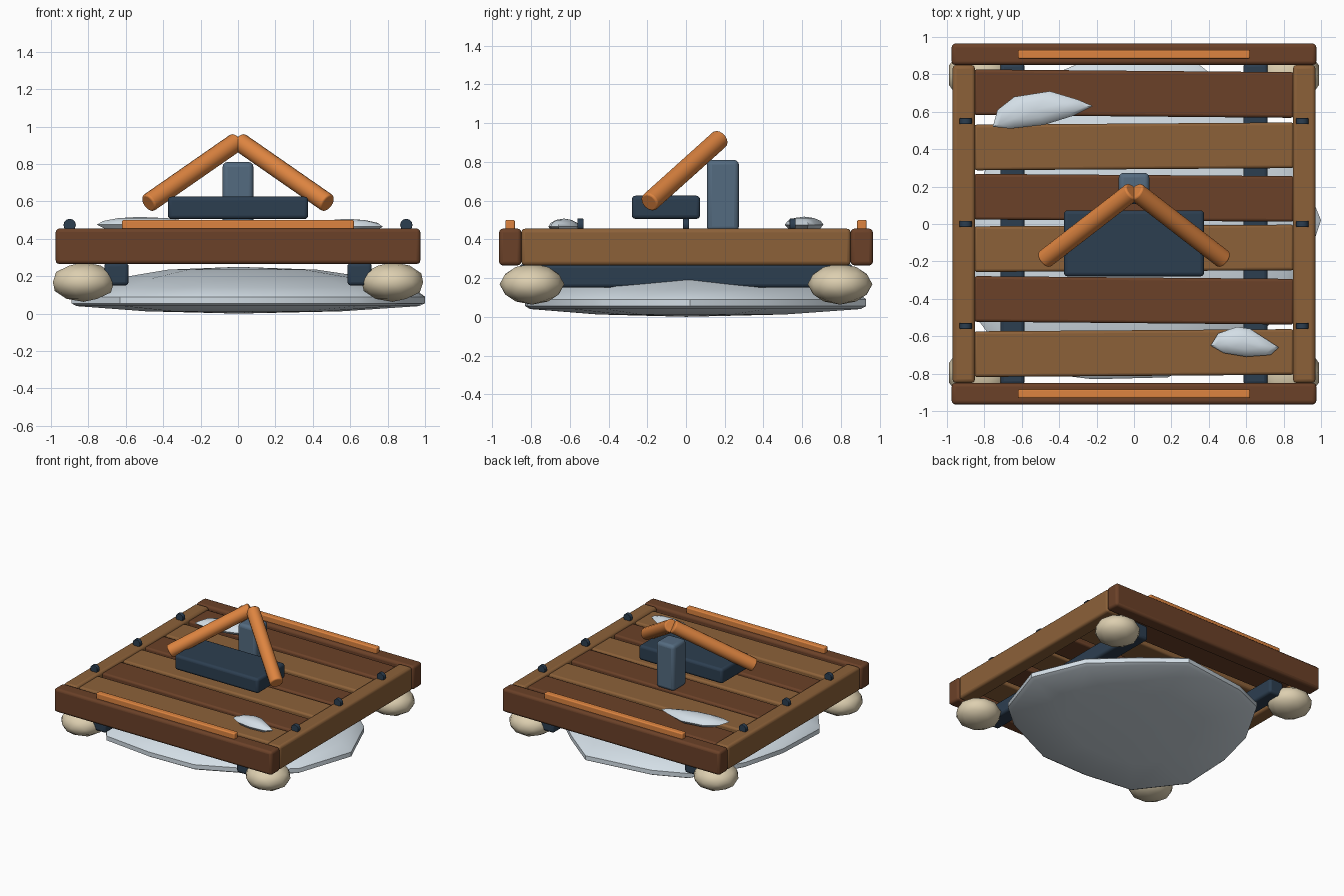
import bpy, bmesh, math
from mathutils import Vector

if "Cube" in bpy.data.objects:
    bpy.data.objects.remove(bpy.data.objects["Cube"])


def mat(name, hexa):
    lin = lambda c: c / 12.92 if c <= 0.04045 else ((c + 0.055) / 1.055) ** 2.4
    m = bpy.data.materials.new(name)
    m.diffuse_color = [lin(int(hexa[i:i + 2], 16) / 255) for i in (0, 2, 4)] + [1]
    m.use_nodes = True
    m.node_tree.nodes["Principled BSDF"].inputs["Base Color"].default_value = m.diffuse_color
    return m


DARK = mat("dark_wood", "6B4128")
LIGHT = mat("light_wood", "8C6139")
ORANGE = mat("orange", "DD8440")
NAVY = mat("navy", "2C3E50")
STEEL = mat("steel_blue", "546B80")
CREAM = mat("cream", "DDCFB0")
SNOW = mat("snow", "D3DEE6")


def finish(bm, name, m, bevel=0, angle=40):
    bmesh.ops.recalc_face_normals(bm, faces=bm.faces)
    me = bpy.data.meshes.new(name)
    bm.to_mesh(me)
    bm.free()
    ob = bpy.data.objects.new(name, me)
    bpy.context.collection.objects.link(ob)
    me.materials.append(m)
    if bevel:
        b = ob.modifiers.new("bevel", 'BEVEL')
        b.width, b.segments = bevel, 3
        b.limit_method = 'ANGLE'
        b.angle_limit = math.radians(50)
    bpy.ops.object.select_all(action='DESELECT')
    ob.select_set(True)
    bpy.context.view_layer.objects.active = ob
    bpy.ops.object.shade_smooth_by_angle(angle=math.radians(angle))
    return ob


def box(name, lo, hi, m, bevel=0.02, turn=0):
    lo, hi = Vector(lo), Vector(hi)
    bm = bmesh.new()
    bmesh.ops.create_cube(bm, size=1)
    bmesh.ops.scale(bm, vec=hi - lo, verts=bm.verts)
    ob = finish(bm, name, m, bevel)
    ob.location = (lo + hi) / 2
    ob.rotation_euler.z = math.radians(turn)
    return ob


def rod(name, a, b, r, m, bevel, sides=16):
    a, b = Vector(a), Vector(b)
    bm = bmesh.new()
    bmesh.ops.create_cone(bm, cap_ends=True, segments=sides, radius1=r, radius2=r, depth=(b - a).length)
    ob = finish(bm, name, m, bevel)
    ob.location = (a + b) / 2
    ob.rotation_euler = (b - a).to_track_quat('Z', 'Y').to_euler()
    return ob


def mound(name, outline, centre, z_low, rings, z_top, m):
    """Outline scaled about a centre into stacked rings, closed at both poles."""
    c = Vector(centre)
    bm = bmesh.new()
    loops = []
    for s, z in rings:
        pts = [c + (Vector(p) - c) * s for p in outline]
        loops.append([bm.verts.new((p.x, p.y, z)) for p in pts])
    n = len(outline)
    low, top = bm.verts.new((c.x, c.y, z_low)), bm.verts.new((c.x, c.y, z_top))
    for i in range(n):
        j = (i + 1) % n
        for p, q in zip(loops, loops[1:]):
            bm.faces.new((p[i], p[j], q[j], q[i]))
        bm.faces.new((low, loops[0][j], loops[0][i]))
        bm.faces.new((top, loops[-1][i], loops[-1][j]))
    return finish(bm, name, m)


# Ice floe under the raft
floe = [(1.0, .02), (.83, .43), (.54, .70), (.25, .93), (-.29, .86), (-.55, .75), (-.78, .35),
        (-.87, 0), (-.89, -.44), (-.63, -.78), (-.22, -.83), (.18, -.82), (.65, -.6), (.85, -.43)]
mound("ice_floe", floe, (0, 0), 0,
      [(.55, .012), (.97, .04), (1, .055), (1, .09), (.98, .105), (.9, .14), (.72, .19), (.42, .235)],
      .25, SNOW)

# Snow patches on the deck
patch_a = [(-.755, .52), (-.73, .61), (-.64, .68), (-.45, .71), (-.3, .665), (-.22, .63),
           (-.32, .58), (-.48, .53), (-.66, .51)]
patch_b = [(.41, -.65), (.45, -.585), (.55, -.55), (.62, -.56), (.775, -.66), (.73, -.70),
           (.6, -.71), (.48, -.69)]
for name, o, c, z in (("snow_patch_back", patch_a, (-.53, .61), .45),
                      ("snow_patch_front", patch_b, (.58, -.63), .44)):
    mound(name, o, c, z, [(.8, z + .003), (1, z + .025), (.85, z + .045), (.5, z + .06)], z + .067, SNOW)

# Outer frame, bearers and orange bumper strips
for s, side in ((-1, "front"), (1, "back")):
    y = s * .9075
    box(side + "_rail", (-.975, y - .0575, .265), (.975, y + .0575, .455), DARK)
    box(side + "_strip", (-.62, y - .024, .44), (.62, y + .024, .50), ORANGE, .008)
for s, side in ((-1, "left"), (1, "right")):
    x = s * .91
    box(side + "_beam", (x - .06, -.85, .265), (x + .06, .85, .455), LIGHT)
    x = s * .65
    box(side + "_bearer", (x - .065, -.86, .15), (x + .065, .86, .272), NAVY)
    # Deck pins
    for i, y in enumerate((-.545, 0, .55)):
        rod(f"{side}_pin_{i + 1}", (s * .9, y - .016, .474), (s * .9, y + .016, .474), .033, NAVY, .004, 12)
    # Round floats at the corners
    for t in (-1, 1):
        bm = bmesh.new()
        bmesh.ops.create_icosphere(bm, subdivisions=2, radius=1)
        bmesh.ops.scale(bm, vec=(.172, .167, .105), verts=bm.verts)
        ob = finish(bm, f"{side}_{'front' if t < 0 else 'back'}_float", CREAM, 0, 60)
        ob.location = (s * .826, t * .795, .168)

# Deck planks, slightly crooked
for i, (y, turn) in enumerate(((-.69, .4), (-.408, -.5), (-.13, .3), (.14, -.4), (.415, .4), (.697, -.5))):
    box(f"deck_plank_{i + 1}", (-.855, y - .122, .34), (.855, y + .122, .443),
        DARK if i % 2 else LIGHT, .015, turn)

# Console and post
box("console", (-.375, -.28, .505), (.375, .073, .625), NAVY)
box("post", (-.082, .108, .44), (.082, .273, .81), STEEL, .025)

# Orange roof poles meeting above the post
for s, side in ((-1, "left"), (1, "right")):
    rod(side + "_roof_pole", (s * .008, .175, .918), (s * .48, -.19, .59), .051, ORANGE, .01)
